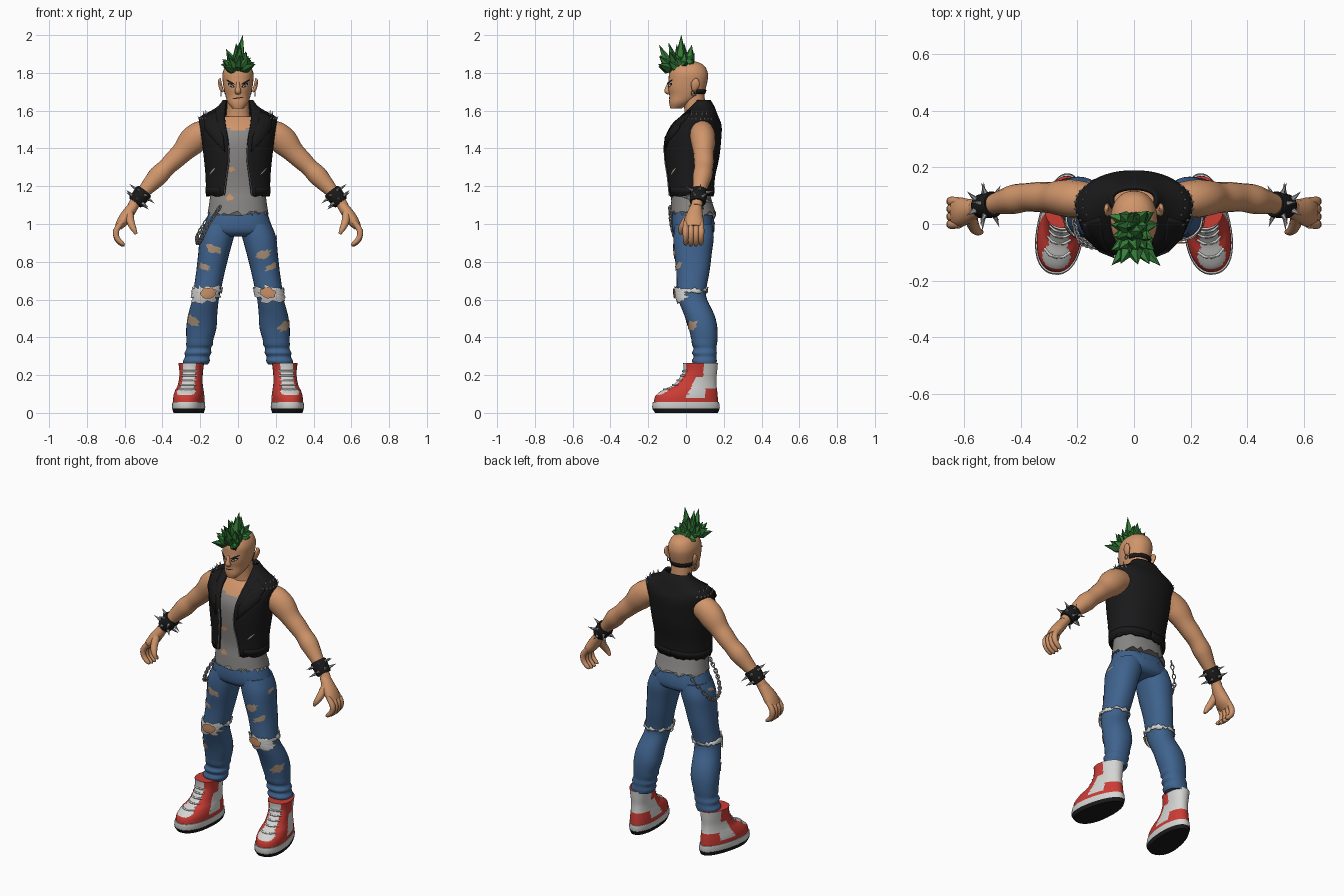
import bpy, bmesh, math, random
from mathutils import Vector, Matrix

random.seed(4)
cube = bpy.data.objects.get("Cube")
if cube:
    bpy.data.objects.remove(cube)
rnd = random.uniform
TAU = 2 * math.pi


def material(name, *rgb):
    m = bpy.data.materials.new(name)
    m.use_nodes = True
    m.diffuse_color = (*rgb, 1)
    bsdf = next(n for n in m.node_tree.nodes if n.type == 'BSDF_PRINCIPLED')
    bsdf.inputs["Base Color"].default_value = (*rgb, 1)
    return m


SKIN = material("skin", .63, .30, .145)
BLACK = material("black leather", .010, .010, .011)
GREY = material("grey cotton", .25, .245, .235)
DENIM = material("blue denim", .05, .125, .27)
WHITE = material("white", .66, .66, .65)
RED = material("red", .60, .045, .035)
GREEN = material("green hair", .035, .21, .04)
DARK_GREEN = material("dark green hair", .018, .11, .022)
METAL = material("steel", .38, .38, .39)
TORN = material("torn threads", .40, .28, .19)


# ---- helpers
def make(name, verts, faces, mats, rule=None, mirror=False, angle=.8, solid=0, xf=None):
    me = bpy.data.meshes.new(name)
    me.from_pydata([tuple(v) for v in verts], [], faces)
    bm = bmesh.new()
    bm.from_mesh(me)
    bmesh.ops.recalc_face_normals(bm, faces=bm.faces)
    bm.to_mesh(me)
    bm.free()
    for m in mats:
        me.materials.append(m)
    if rule:
        for p in me.polygons:
            p.material_index = int(rule(p.center))
    if xf:
        me.transform(xf)
    me.shade_smooth()
    me.set_sharp_from_angle(angle=angle)
    ob = bpy.data.objects.new(name, me)
    bpy.context.scene.collection.objects.link(ob)
    if solid:
        mod = ob.modifiers.new("thickness", 'SOLIDIFY')
        mod.thickness, mod.offset = solid, 0
    if mirror:
        ob.modifiers.new("mirror", 'MIRROR')


def grid(rows, closed=True, caps=True):
    n = len(rows[0])
    verts = [v for r in rows for v in r]
    faces = [(i * n + j, i * n + (j + 1) % n, (i + 1) * n + (j + 1) % n, (i + 1) * n + j)
             for i in range(len(rows) - 1) for j in range(n if closed else n - 1)]
    if closed and caps:
        faces += [tuple(range(n)), tuple(range(len(verts) - n, len(verts)))]
    return verts, faces


def smooth(rows, k=3):
    """Catmull-Rom resampling of rows of numbers."""
    out = []
    for i in range(len(rows) - 1):
        a, b, c, d = rows[max(i - 1, 0)], rows[i], rows[i + 1], rows[min(i + 2, len(rows) - 1)]
        for s in range(k):
            t = s / k
            out.append(tuple(q + .5 * t * (r - p + t * (2*p - 5*q + 4*r - u + t * (3*(q - r) + u - p)))
                             for p, q, r, u in zip(a, b, c, d)))
    return out + [rows[-1]]


def ring_pt(ring, t, off=0, taper=0):
    """Point on a ring (z, cx, cy, rx, ry); angle runs from the front."""
    z, cx, cy, rx, ry = ring[:5]
    s, c = (math.copysign(abs(f(t)) ** .9, f(t)) for f in (math.sin, math.cos))
    return Vector((cx + (rx + off) * s * (1 + taper * c), cy - (ry + off) * c, z))


def at(rings, z):
    rs = sorted(rings)
    for a, b in zip(rs, rs[1:]):
        if z <= b[0]:
            break
    f = (z - a[0]) / (b[0] - a[0])
    return tuple(p + (q - p) * f for p, q in zip(a, b))


def loft(name, rings, mats, rule=None, n=28, taper=0, jag=0, gap=False, **kw):
    rows = []
    for i, r in enumerate(rings):
        t0 = math.asin(min(.98, r[5] / r[3]) ** 1.1) if gap else 0
        span = TAU - 2 * t0
        row = [ring_pt(r, t0 + span * j / (n - 1 if gap else n), 0, taper) for j in range(n)]
        if i == 0 and jag:
            for v in row:
                v.z += rnd(-jag, jag)
        rows.append(row)
    make(name, *grid(rows, not gap), mats, rule, **kw)


def tube(name, pts, mat, n=14, **kw):
    rows = []
    for i, p in enumerate(pts):
        d = (Vector(pts[min(i + 1, len(pts) - 1)][:3]) - Vector(pts[max(i - 1, 0)][:3])).normalized()
        side = (Vector((0, 1, 0)) - d * d.y).normalized()
        up = d.cross(side)
        rows.append([Vector(p[:3]) + side * p[3] * math.cos(a) + up * p[-1] * math.sin(a)
                     for a in (TAU * j / n for j in range(n))])
    make(name, *grid(rows), [mat], **kw)


def patch(name, rings, t, z, rt, rz, mat, off=.004, jag=.3, slope=0, n=18):
    """Thin plate lying on a lofted surface, with a ragged outline."""
    wob = [1 + rnd(-jag, jag) for _ in range(n)]
    rows = []
    for k in (1, .66, .33):
        rows.append([])
        for j in range(n):
            a = TAU * j / n
            dt = rt * k * wob[j] * math.cos(a)
            rows[-1].append(ring_pt(at(rings, z + slope * dt + rz * k * wob[j] * math.sin(a)), t + dt, off))
    verts, faces = grid(rows, caps=False)
    make(name, verts, faces + [tuple(range(2 * n, 3 * n))], [mat])


def strip(name, rings, z, h, t0, t1, mat, off=.006, jag=0, n=40):
    ts = [t0 + (t1 - t0) * j / n for j in range(n + 1)]
    rows = [[ring_pt(at(rings, z + s * h + rnd(-jag, jag)), t, off) for t in ts] for s in (-.5, 0, .5)]
    make(name, *grid(rows, False), [mat], solid=.006)


def spikes(name, items, mats, sides=6, base=1, mid=.65, rule=None, **kw):
    verts, faces = [], []
    for b, tip, r in items:
        b, tip = Vector(b), Vector(tip)
        q = (tip - b).to_track_quat('Z', 'Y')
        rows = [[b.lerp(tip, f) + q @ Vector((r * k * math.cos(a), r * k * math.sin(a), 0))
                 for a in (TAU * j / sides for j in range(sides))]
                for f, k in ((0, base), (.35, mid), (1, .02))]
        v, f = grid(rows)
        faces += [tuple(i + len(verts) for i in g) for g in f]
        verts += v
    make(name, verts, faces, mats, rule, angle=.3, **kw)


# ---- jeans
hips = smooth([(.935, 0, .04, .12, .08), (.96, 0, .04, .18, .11), (1.02, 0, .035, .168, .112), (1.1, 0, .03, .14, .095)])
loft("jeans_hips", hips, [DENIM])
leg = smooth([(1.0, .09, .04, .085, .10), (.93, .112, .04, .09, .107), (.85, .127, .037, .083, .10),
              (.75, .145, .037, .076, .088), (.65, .163, .029, .072, .078), (.60, .172, .035, .070, .077),
              (.52, .187, .07, .077, .08), (.45, .194, .09, .08, .076), (.38, .203, .098, .07, .068)])
leg += smooth([(.36 - .021 * i, .204 + .004 * i, .097 + .004 * (i % 2), .071 - .007 * (i % 2), .066 - .006 * (i % 2)) for i in range(6)])
loft("jeans_legs", leg, [DENIM], mirror=True)
for side, s in (("left", 1), ("right", -1)):
    own = [(r[0], s * r[1], *r[2:]) for r in leg]
    strip(side + "_knee_fray_band", own, .648, .018, 0, TAU, WHITE, jag=.009)
    patch(side + "_knee_fray", own, .1 * s, .632, 1.3, .042, WHITE, .012, .35, n=36)
    patch(side + "_knee_skin", own, -.1 * s, .635, .42, .028, SKIN, .02, .12)
    for k, (t, z, rt, rz) in enumerate([(.1, .84, .45, .02), (.5, .775, .5, .016), (.75, .46, .55, .024), (1.5, .93, .25, .01)]):
        patch(f"{side}_rip_{k}", own, s * t, z + .03 * (s < 0) * (k != 1), rt, rz, TORN, slope=.03 * s)
    patch(side + "_back_pocket", hips, math.pi - .45 * s, 1.005, .24, .035, DENIM, .006, 0, n=4)

# ---- vest top
shirt = smooth([(1.055, 0, .038, .161, .121), (1.12, 0, .03, .151, .108), (1.2, 0, .025, .145, .097),
                (1.35, 0, .03, .155, .117), (1.45, 0, .035, .165, .12), (1.52, 0, .05, .15, .10), (1.57, 0, .06, .1, .065)], 5)
loft("tank_top", shirt, [GREY, SKIN], lambda c: c.z > 1.49 + 5 * c.x ** 2, n=56, jag=.014)
patch("tank_top_tear_upper", shirt, -.2, 1.29, .11, .014, SKIN)
patch("tank_top_tear_lower", shirt, -.25, 1.14, .13, .016, SKIN)

# ---- leather waistcoat: rings carry the half width of the front opening
vest = smooth([(1.15, 0, .025, .163, .115, .07), (1.25, 0, .025, .165, .122, .058), (1.35, 0, .03, .174, .139, .045),
               (1.45, 0, .036, .186, .144, .052), (1.52, 0, .052, .196, .13, .064), (1.562, 0, .067, .197, .10, .068),
               (1.59, 0, .076, .145, .08, .068), (1.62, 0, .084, .1, .06, .066), (1.652, 0, .087, .075, .038, .063)])
loft("waistcoat", vest, [BLACK], n=44, gap=True, solid=.014, jag=.006)
for side, s in (("left", 1), ("right", -1)):
    outline = [(.95, 1.6), (1.05, 1.56), (.95, 1.53), (1.0, 1.5), (.62, 1.44), (.33, 1.38), (.36, 1.46), (.5, 1.55)]
    pts = [ring_pt(at(vest, z), s * t, .014) for t, z in outline]
    pts.append(sum(pts, Vector()) / len(pts) + Vector((0, -.014, 0)))
    make(side + "_lapel", pts, [(i, (i + 1) % 8, 8) for i in range(8)], [BLACK], solid=.008)
    strip(side + "_waistband", vest, 1.178, .035, s * .55, s * math.pi, BLACK, .006, n=24)
    patch(side + "_pocket_zip", vest, s * .85, 1.28, .14, .005, METAL, .01, 0, .12)
    edge = [ring_pt(r, s * math.asin((r[5] / r[3]) ** 1.1), .008) for r in vest if r[0] < 1.43]
    tube(side + "_front_zip", [(*p, .003, .003) for p in edge], METAL, 6)
studs = []
for k in range(8):
    p = ring_pt(at(vest, 1.555), .95 + .18 * k, .004)
    studs.append((p, p + Vector((.012, 0, .014)), .006))
for k in range(4):
    p = ring_pt(at(vest, 1.572), 1.15 + .28 * k, -.003)
    studs.append((p, p + Vector((.004, 0, .032)), .007))
spikes("shoulder_studs", studs, [METAL], mirror=True)

# ---- arms and hands
arm = [(.15, .083, 1.485, .06, .068), (.205, .088, 1.468, .067, .075), (.25, .092, 1.43, .065, .074), (.295, .093, 1.38, .055, .058),
       (.34, .095, 1.337, .053, .053), (.38, .094, 1.298, .05, .048), (.42, .088, 1.258, .052, .053), (.455, .08, 1.22, .045, .046),
       (.495, .07, 1.176, .036, .036), (.53, .062, 1.135, .031, .031), (.56, .057, 1.09, .029, .029)]
tube("arms", smooth(arm), SKIN, 18, mirror=True)
palm = [(.55, .057, 1.10, .03, .027), (.582, .047, 1.055, .042, .032), (.61, .042, 1.015, .052, .031), (.635, .042, .982, .048, .02)]
tube("palms", smooth(palm), SKIN, mirror=True)
for k, name in enumerate(("little", "ring", "middle", "index")):
    y, d = .08 - .027 * k, .006 * (k in (1, 2))
    tube(name + "_fingers", smooth([(.615, y, 1.01, .014), (.645, y, .965, .017), (.64, y, .925 - d, .015),
                                    (.614, y, .898 - d, .012), (.6, y, .892 - d, .005)]), SKIN, 10, mirror=True)
tube("thumbs", smooth([(.575, .03, 1.06, .022), (.568, -.005, 1.01, .021), (.553, -.025, .975, .016), (.538, -.028, .947, .008)]),
     SKIN, 10, mirror=True)

# ---- spiked wristbands
w0, w1 = Vector((.495, .07, 1.175)), Vector((.545, .061, 1.112))
tube("wristbands", [(*w0, .043), (*w0.lerp(w1, .1), .047), (*w0.lerp(w1, .9), .043), (*w1, .039)], BLACK, 20, mirror=True)
q = (w1 - w0).to_track_quat('Z', 'Y')
items = []
for row in (.25, .75):
    for k in range(6):
        a = TAU * (k + row) / 6
        d = q @ Vector((math.cos(a), math.sin(a), 0))
        c = w0.lerp(w1, row)
        items.append((c + d * .04, c + d * .086, .01))
spikes("wristband_spikes", items, [METAL], mirror=True)

# ---- neck and head
loft("neck", smooth([(1.45, 0, .04, .10, .07), (1.52, 0, .05, .08, .062), (1.58, 0, .05, .062, .057), (1.69, 0, .04, .057, .057)]), [SKIN])
head = smooth([(1.612, 0, -.053, .03, .03), (1.64, 0, -.033, .053, .056), (1.68, 0, 0, .067, .088), (1.72, 0, .005, .076, .1),
               (1.77, 0, .012, .082, .104), (1.80, 0, .013, .081, .102), (1.83, 0, .015, .069, .088),
               (1.85, 0, .015, .05, .065), (1.862, 0, .015, .02, .03)])
loft("head", head, [SKIN], n=32)
tube("nose", smooth([(0, -.088, 1.75, .008, .009), (0, -.098, 1.72, .012, .012), (0, -.098, 1.703, .016, .018), (0, -.088, 1.69, .008, .012)]), SKIN, 10)
for side, s in (("left", 1), ("right", -1)):
    patch(side + "_eye_outline", head, s * .45, 1.734, .25, .010, BLACK, .001, 0, .03 * s)
    patch(side + "_eye", head, s * .44, 1.733, .15, .005, WHITE, .003, 0, .03 * s)
    patch(side + "_pupil", head, s * .42, 1.733, .05, .006, BLACK, .005, 0)
    patch(side + "_eyebrow", head, s * .47, 1.752, .28, .006, BLACK, .006, .1, .04 * s)
patch("mouth", head, 0, 1.667, .38, .003, BLACK, .003, .1, .01)
strip("nape_band", head, 1.70, .022, 1.95, TAU - 1.95, BLACK, .003)
ear = [(.078, .045, 1.70, .008, .006), (.088, .045, 1.715, .016, .01), (.095, .05, 1.74, .024, .01), (.097, .052, 1.76, .016, .008), (.092, .05, 1.77, .005, .004)]
tube("ears", smooth(ear), SKIN, mirror=True)


def wire_rings(name, loops, depth):
    cu = bpy.data.curves.new(name, 'CURVE')
    cu.dimensions, cu.bevel_depth, cu.bevel_resolution = '3D', depth, 1
    for loop in loops:
        sp = cu.splines.new('POLY')
        sp.points.add(len(loop) - 1)
        for pt, v in zip(sp.points, loop):
            pt.co = (*v, 1)
        sp.use_cyclic_u = True
    cu.materials.append(METAL)
    bpy.context.scene.collection.objects.link(bpy.data.objects.new(name, cu))


angles = [TAU * j / 10 for j in range(10)]
wire_rings("earrings", [[(s * .09, .04 + .012 * math.cos(a), 1.692 + .014 * math.sin(a)) for a in angles] for s in (1, -1)], .003)

# ---- hip chain from belt to back pocket
path = smooth([(-.1, -.085, 1.085), (-.155, -.078, 1.0), (-.195, -.05, .92), (-.215, .03, .9), (-.21, .1, .95), (-.14, .155, 1.06)], 6)
links = []
for i in range(len(path) - 1):
    p, d = Vector(path[i]), (Vector(path[i + 1]) - Vector(path[i])).normalized()
    out = d.orthogonal().normalized()
    out = out if i % 2 else d.cross(out)
    links.append([p + d * .014 * math.cos(a) + out * .009 * math.sin(a) for a in angles])
wire_rings("hip_chain", links, .0035)

# ---- mohawk of broad leaf-shaped tufts fanning forwards and sideways
tufts = [((0, -.03, 1.83), (.025, -.025, 2.0), .03)]
for layer in (0, 1):
    for k in range(5):
        u = k / 4
        for s in (-1, 0, 1):
            b = Vector((s * .016, -.075 + .085 * u, 1.815 + .03 * u))
            z = 1.965 - .045 * abs(s) - .05 * abs(u - .6) - .045 * layer + rnd(-.015, .015)
            tufts.append((b, (s * (.05 + .03 * layer) + rnd(-.015, .015), b.y + (u - .7) * .095 + rnd(-.01, .01), z), .027))
spikes("mohawk", tufts, [GREEN, DARK_GREEN], 5, .45, 1, rule=lambda c: random.random() < .3)

# ---- high-top shoes
turn = Matrix.Translation((.257, 0, 0)) @ Matrix.Rotation(.15, 4, 'Z')
shoe = smooth([(.05, 0, 0, .078, .172), (.09, 0, .003, .077, .166), (.12, 0, .02, .071, .146), (.145, 0, .045, .064, .118),
               (.18, 0, .062, .06, .10), (.22, 0, .076, .061, .09), (.265, 0, .078, .066, .092)], 8)


def shoe_white(c):
    toe = (c.x / .05) ** 2 + ((c.y + .115) / .045) ** 2 < 1 and c.z > .07
    tongue = abs(c.x) < .033 and -.095 < c.y < .03
    collar = c.z > .13 and c.y > .085
    panel = .08 < c.z < .188 and c.z * .5 - .05 < c.y < .095
    return toe or tongue or collar or panel


loft("shoe_uppers", shoe, [RED, WHITE], shoe_white, n=96, taper=.13, mirror=True, xf=turn)
loft("shoe_midsoles", [(.018, 0, 0, .079, .175), (.03, 0, 0, .083, .181), (.058, 0, 0, .081, .177)], [WHITE], n=40, taper=.15, mirror=True, xf=turn)
loft("shoe_outsoles", [(0, 0, .003, .075, .168), (.022, 0, 0, .082, .18)], [BLACK], n=40, taper=.15, mirror=True, xf=turn)
for k in range(5):
    r = at(shoe, .125 + .024 * k)
    tube(f"laces_{k}", [(*ring_pt(r, t, .003), .005) for t in (-.65, -.3, 0, .3, .65)], WHITE, 8, mirror=True, xf=turn)
